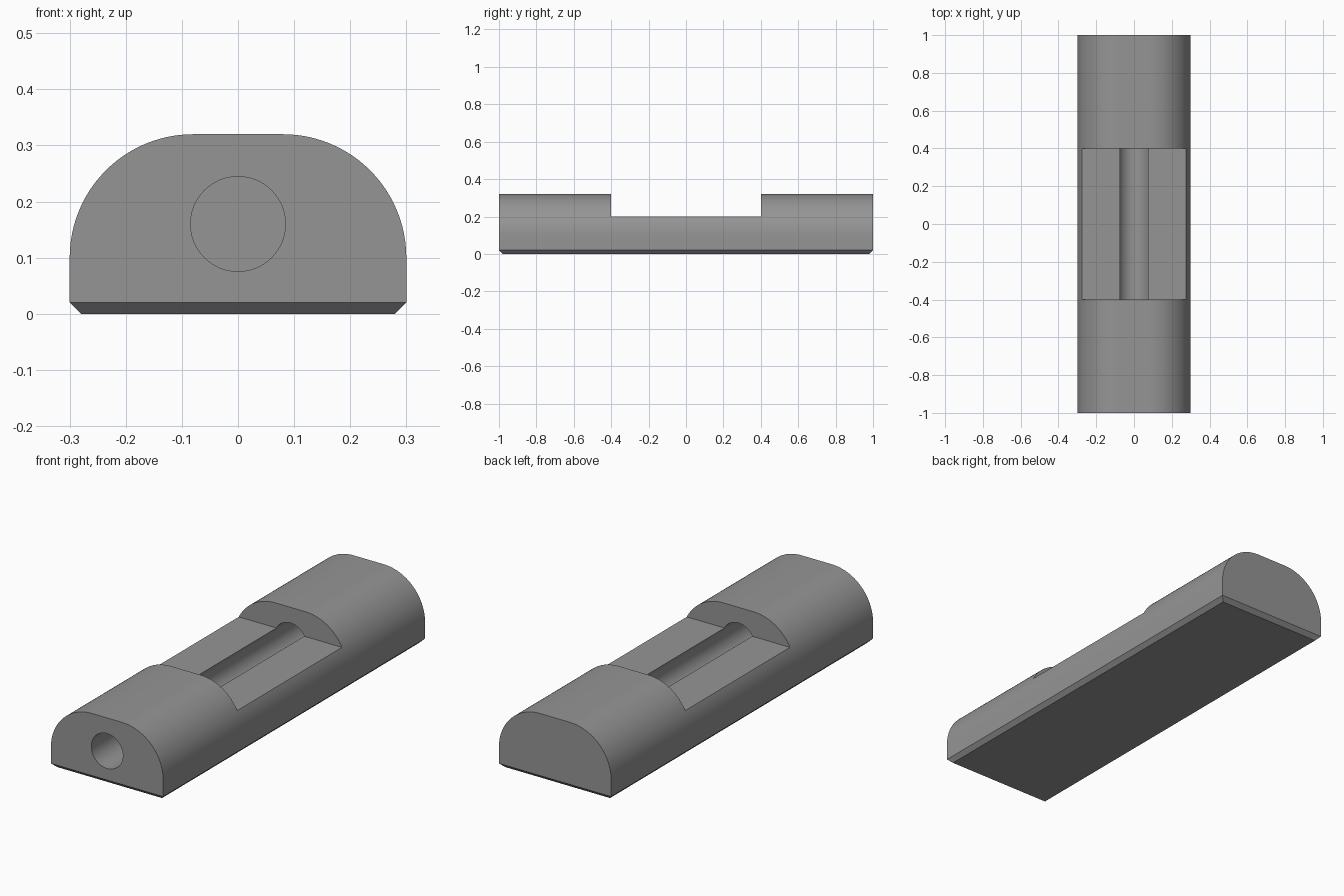
import bpy, bmesh, math
from mathutils import Matrix

if "Cube" in bpy.data.objects:
    bpy.data.objects.remove(bpy.data.objects["Cube"])

HALF_W, HEIGHT, R = 0.30, 0.32, 0.22      # body section
BORE_R, BORE_Z = 0.0845, 0.16
BORE_START, BORE_END = -1.1, 0.8          # blind bore entering from the front
STEPS = 24

grey = bpy.data.materials.new("plain grey")
grey.diffuse_color = (0.30, 0.30, 0.30, 1)
grey.use_nodes = True
grey.node_tree.nodes["Principled BSDF"].inputs["Base Color"].default_value = grey.diffuse_color


def make_object(name, bm):
    bmesh.ops.recalc_face_normals(bm, faces=bm.faces)
    mesh = bpy.data.meshes.new(name)
    bm.to_mesh(mesh)
    bm.free()
    mesh.materials.append(grey)
    ob = bpy.data.objects.new(name, mesh)
    bpy.context.collection.objects.link(ob)
    return ob


# Body: rounded-top section extruded along y
arc = [(HALF_W - R + R * math.cos(a), HEIGHT - R + R * math.sin(a))
       for a in (math.pi / 2 * i / STEPS for i in range(STEPS + 1))]
profile = [(HALF_W, 0)] + arc + [(-x, z) for x, z in reversed(arc)] + [(-HALF_W, 0)]
bm = bmesh.new()
face = bm.faces.new([bm.verts.new((x, -1, z)) for x, z in profile])
ext = bmesh.ops.extrude_face_region(bm, geom=[face])
bmesh.ops.translate(bm, vec=(0, 2, 0),
                    verts=[v for v in ext["geom"] if isinstance(v, bmesh.types.BMVert)])
bmesh.ops.recalc_face_normals(bm, faces=bm.faces)

# Chamfer around the underside
bottom = [e for e in bm.edges if all(v.co.z < 1e-5 for v in e.verts)]
bmesh.ops.bevel(bm, geom=bottom, offset=0.02, segments=1, affect='EDGES')
body = make_object("body", bm)

# Cutter for the open middle section
bm = bmesh.new()
bmesh.ops.create_cube(bm, size=1, matrix=Matrix.Translation((0, 0, 0.4))
                      @ Matrix.Diagonal((1, 0.8, 0.4, 1)))
slot = make_object("slot_cutter", bm)

# Cutter for the round bore
bm = bmesh.new()
bmesh.ops.create_cone(
    bm, cap_ends=True, segments=64, radius1=BORE_R, radius2=BORE_R,
    depth=BORE_END - BORE_START,
    matrix=Matrix.Translation((0, (BORE_START + BORE_END) / 2, BORE_Z))
    @ Matrix.Rotation(math.pi / 2, 4, 'X'))
bore = make_object("bore_cutter", bm)

# Apply the cuts, then smooth the curved surfaces
bpy.context.view_layer.objects.active = body
body.select_set(True)
for cutter in (slot, bore):
    mod = body.modifiers.new(cutter.name, 'BOOLEAN')
    mod.operation, mod.solver, mod.object = 'DIFFERENCE', 'EXACT', cutter
    bpy.ops.object.modifier_apply(modifier=mod.name)
    bpy.data.objects.remove(cutter)
bpy.ops.object.shade_smooth_by_angle(angle=math.radians(30))
